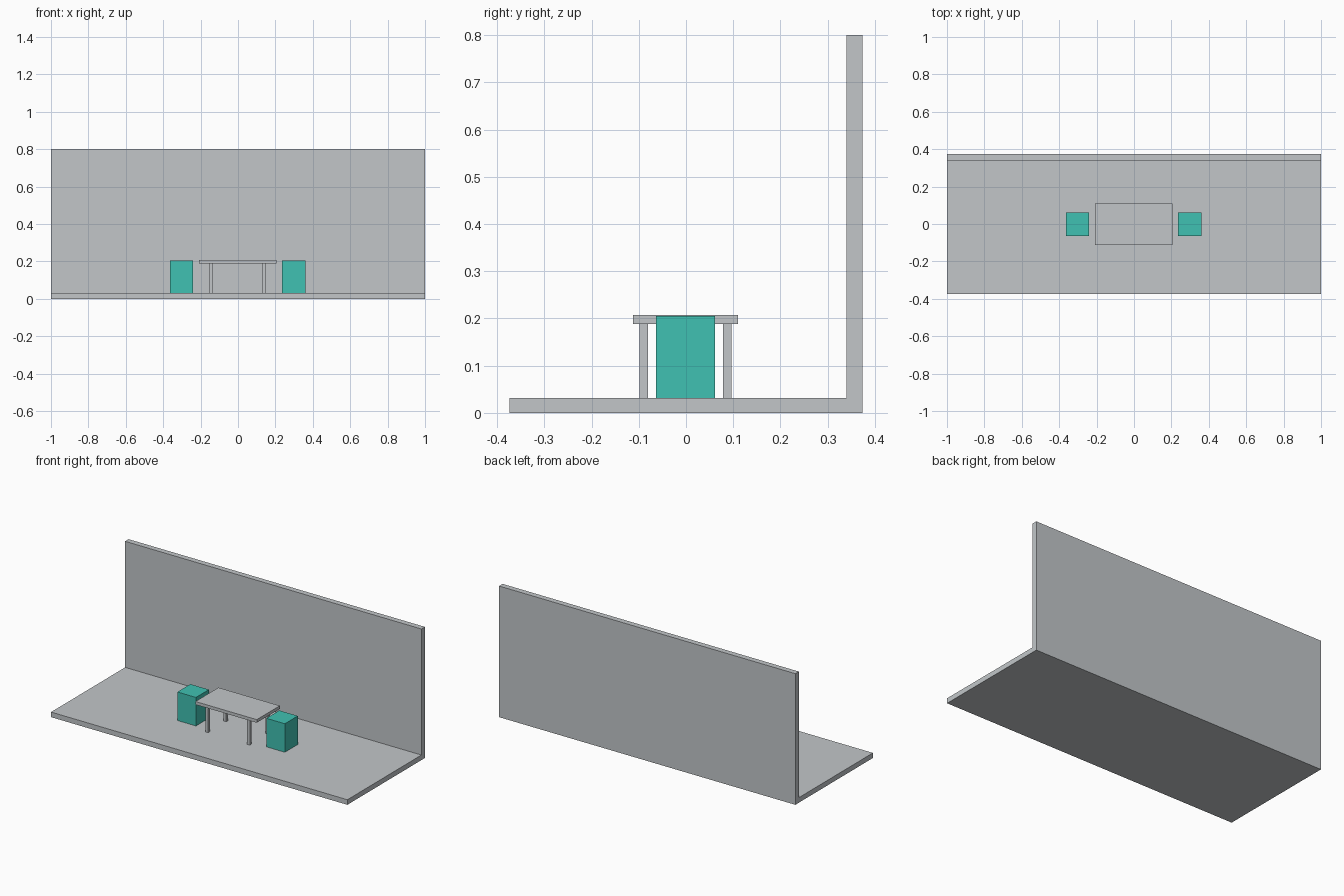
import bpy

if "Cube" in bpy.data.objects:
    bpy.data.objects.remove(bpy.data.objects["Cube"])


def material(name, rgb):
    m = bpy.data.materials.new(name)
    m.diffuse_color = (*rgb, 1.0)
    m.use_nodes = True
    m.node_tree.nodes["Principled BSDF"].inputs["Base Color"].default_value = m.diffuse_color
    return m


GREY = material("light_grey", (0.54, 0.565, 0.584))
TEAL = material("teal", (0.051, 0.533, 0.445))


def box(name, low, high, mat):
    """Axis-aligned box between two corners."""
    centre = [(a + b) / 2 for a, b in zip(low, high)]
    bpy.ops.mesh.primitive_cube_add(size=1, location=centre)
    ob = bpy.context.object
    ob.name = name
    ob.scale = [b - a for a, b in zip(low, high)]
    bpy.ops.object.transform_apply(location=False, rotation=False, scale=True)
    ob.data.materials.append(mat)
    return ob


FLOOR_TOP = 0.031
TABLE_UNDER = 0.188
CX, CY = -0.002, -0.001  # centre of the furniture group

# Floor slab and back wall
box("floor", (-1, -0.374, 0), (1, 0.374, FLOOR_TOP), GREY)
box("back_wall", (-1, 0.34, FLOOR_TOP), (1, 0.374, 0.8), GREY)

# Table top
box("table_top", (CX - 0.207, CY - 0.111, TABLE_UNDER),
    (CX + 0.207, CY + 0.111, 0.207), GREY)

for sx, side in ((-1, "left"), (1, "right")):
    # Table legs
    for sy, end in ((-1, "front"), (1, "back")):
        x, y = CX + sx * 0.141, CY + sy * 0.088
        box(f"table_leg_{end}_{side}", (x - 0.009, y - 0.009, FLOOR_TOP),
            (x + 0.009, y + 0.009, TABLE_UNDER), GREY)
    # Block stools
    x = CX + sx * 0.3
    box(f"stool_{side}", (x - 0.0625, CY - 0.0625, FLOOR_TOP),
        (x + 0.0625, CY + 0.0625, 0.205), TEAL)
